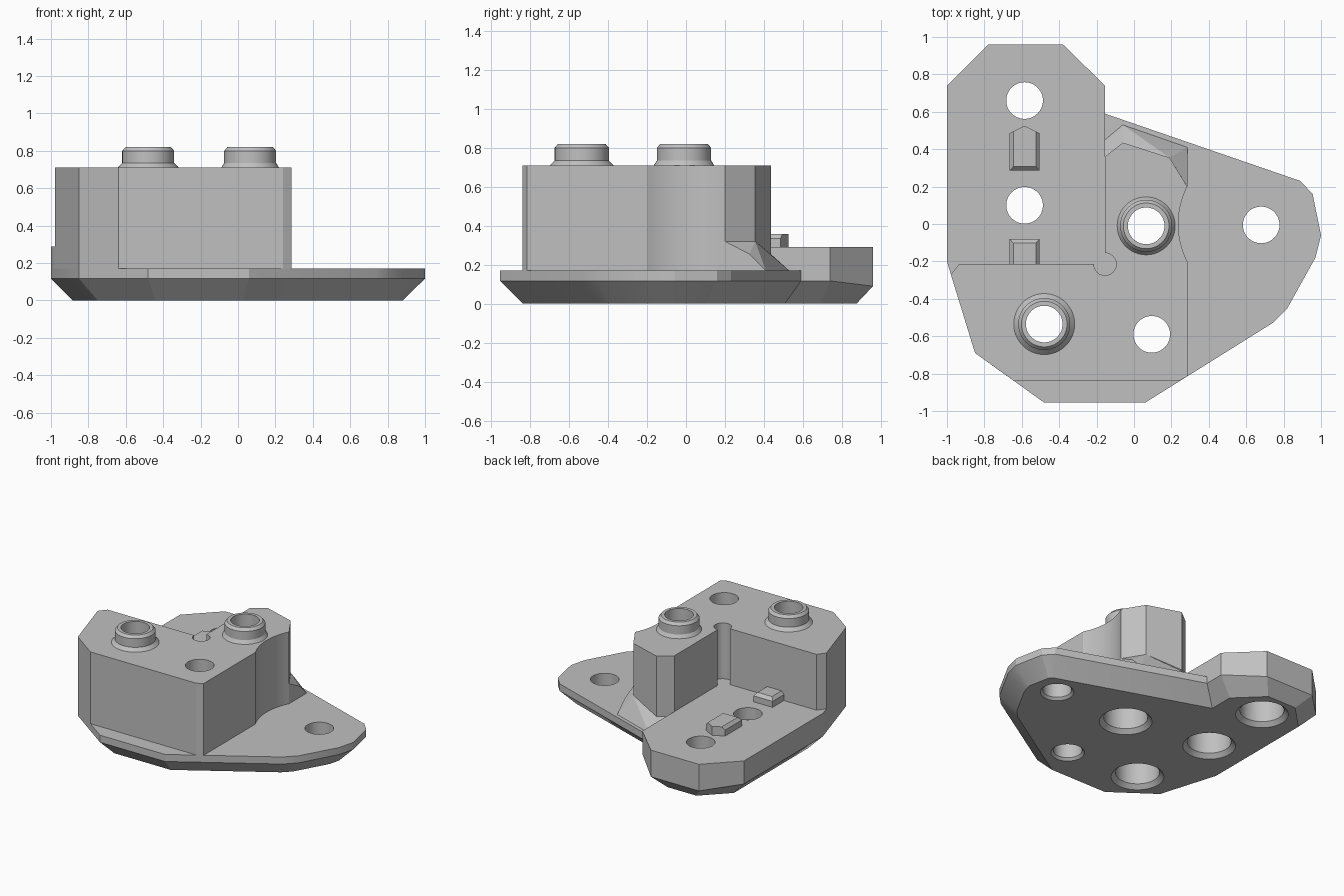
import bpy, bmesh
from math import cos, sin, pi, radians
from mathutils import Vector

cube = bpy.data.objects.get("Cube")
if cube:
    bpy.data.objects.remove(cube, do_unlink=True)

grey = bpy.data.materials.new("plain grey")
grey.use_nodes = True
colour = (0.53, 0.53, 0.53, 1)
grey.diffuse_color = colour
grey.node_tree.nodes["Principled BSDF"].inputs["Base Color"].default_value = colour


def finish(name, bm):
    bmesh.ops.recalc_face_normals(bm, faces=bm.faces)
    mesh = bpy.data.meshes.new(name)
    bm.to_mesh(mesh)
    bm.free()
    mesh.materials.append(grey)
    ob = bpy.data.objects.new(name, mesh)
    bpy.context.collection.objects.link(ob)
    return ob


def add_loft(bm, rings):
    """Closed solid through rings of equal point count."""
    loops = [[bm.verts.new(p) for p in ring] for ring in rings]
    n = len(loops[0])
    for low, high in zip(loops, loops[1:]):
        for i in range(n):
            j = (i + 1) % n
            bm.faces.new((low[i], low[j], high[j], high[i]))
    bm.faces.new(loops[0][::-1])
    bm.faces.new(loops[-1])


def loft(name, rings):
    bm = bmesh.new()
    add_loft(bm, rings)
    return finish(name, bm)


def at(points, z):
    return [(x, y, z) for x, y in points]


def prism(name, points, z0, z1):
    return loft(name, [at(points, z0), at(points, z1)])


def arc(cx, cy, r, a0, a1, n):
    angles = [radians(a0 + (a1 - a0) * i / n) for i in range(n + 1)]
    return [(cx + r * cos(a), cy + r * sin(a)) for a in angles]


def turned(cx, cy, profile, n=48):
    """Rings for a round solid from (radius, z) pairs."""
    return [at(arc(cx, cy, r, 0, 360, n)[:-1], z) for r, z in profile]


def inset(points, distance):
    """Mitred inset of a counter-clockwise outline."""
    result = []
    for i, p in enumerate(points):
        prev, p, nxt = Vector(points[i - 1]), Vector(p), Vector(points[(i + 1) % len(points)])
        d1, d2 = (p - prev).normalized(), (nxt - p).normalized()
        n1, n2 = Vector((-d1.y, d1.x)), Vector((-d2.y, d2.x))
        a, b = p.dot(n1) + distance(prev, p), p.dot(n2) + distance(p, nxt)
        det = n1.x * n2.y - n1.y * n2.x
        result.append(((a * n2.y - b * n1.y) / det, (n1.x * b - n2.x * a) / det))
    return result


# Base plate with a chamfered underside
outline = [(-0.48, -0.955), (0.06, -0.955), (0.74, -0.53), (0.82, -0.45), (0.97, -0.18),
           (1, -0.06), (0.955, 0.16), (0.89, 0.23), (-0.155, 0.59), (-0.155, 0.74),
           (-0.38, 0.96), (-0.78, 0.96), (-1, 0.74), (-1, -0.2), (-0.85, -0.69)]
under = inset(outline, lambda p, q: 0.085 if min(p.y, q.y) > 0.9 else 0.117)
rim = [(x, y, 0.09 if y > 0.9 else 0.117) for x, y in outline]
base = loft("base_plate", [at(under, 0), rim, at(outline, 0.17)])

# Raised mounting plate, running slightly under the block
plate = prism("raised_plate", outline[9:14] + [(-0.979, -0.27), (-0.9, -0.3), (-0.08, -0.3),
              (-0.08, -0.1), (-0.155, -0.1)], 0.17, 0.29)

# Tall block with a scooped side and a round inner corner relief
block_outline = ([(-0.85, -0.69), (-0.64, -0.84), (0.24, -0.84), (0.285, -0.815)]
                 + arc(0.68, 0, 0.443, 206.85, 153.15, 16)
                 + [(0.19, 0.355), (-0.06, 0.435), (-0.155, 0.36)]
                 + arc(-0.155, -0.215, 0.06, 90, -180, 24)
                 + [(-0.935, -0.215), (-0.979, -0.27)])
block = prism("tall_block", block_outline, 0.17, 0.71)

# Sloped foot behind the block
bm = bmesh.new()
for p in [(0.285, 0.2, 0.17), (0.285, 0.2, 0.32), (0.19, 0.355, 0.32), (0.285, 0.325, 0.255),
          (-0.06, 0.435, 0.255), (-0.155, 0.36, 0.255), (0.285, 0.41, 0.17),
          (-0.06, 0.53, 0.17), (-0.155, 0.45, 0.17), (-0.155, 0.3, 0.17)]:
    bm.verts.new(p)
bmesh.ops.convex_hull(bm, input=bm.verts)
bmesh.ops.dissolve_limit(bm, angle_limit=0.02, verts=bm.verts, edges=bm.edges)
finish("sloped_foot", bm)

# Two round bosses on the block
boss_spots = [(-0.48, -0.535, 0.163), (0.065, -0.01, 0.155)]
bosses = []
for name, (x, y, r) in zip(("front_boss", "rear_boss"), boss_spots):
    bosses.append(loft(name, turned(x, y, [(r, 0.71), (0.139, 0.735), (0.139, 0.8), (0.122, 0.82)])))

# Locating nubs on the raised plate
nub = [(-0.665, 0.285), (-0.505, 0.285), (-0.505, 0.485), (-0.585, 0.525), (-0.665, 0.485)]
nub_top = [(-0.645, 0.307), (-0.525, 0.307), (-0.525, 0.495), (-0.585, 0.525), (-0.645, 0.495)]
loft("pointed_nub", [at(nub, 0.28), at(nub, 0.335), at(nub_top, 0.358)])
stub = [(-0.665, -0.23), (-0.505, -0.23), (-0.505, -0.08), (-0.665, -0.08)]
stub_top = [(-0.645, -0.23), (-0.525, -0.23), (-0.525, -0.102), (-0.645, -0.102)]
loft("square_nub", [at(stub, 0.28), at(stub, 0.335), at(stub_top, 0.358)])

# Through holes, four of them counterbored from below
bm = bmesh.new()
for x, y in [(0.095, -0.59), (0.68, -0.005)]:
    add_loft(bm, turned(x, y, [(0.135, -0.02), (0.098, 0.017), (0.098, 0.9)]))
for x, y in [(-0.585, 0.66), (-0.585, 0.1)] + [s[:2] for s in boss_spots]:
    add_loft(bm, turned(x, y, [(0.2, -0.02), (0.15, 0.03), (0.15, 0.2), (0.098, 0.2), (0.098, 0.9)]))
cutter = finish("hole_cutter", bm)
cutter.hide_render = True


def activate(ob):
    bpy.ops.object.select_all(action='DESELECT')
    ob.select_set(True)
    bpy.context.view_layer.objects.active = ob


for ob in [base, plate, block] + bosses:
    activate(ob)
    mod = ob.modifiers.new("holes", 'BOOLEAN')
    mod.operation = 'DIFFERENCE'
    mod.solver = 'EXACT'
    mod.object = cutter
    bpy.ops.object.modifier_apply(modifier=mod.name)
    bpy.ops.object.shade_smooth_by_angle(angle=radians(20))
bpy.data.objects.remove(cutter, do_unlink=True)
